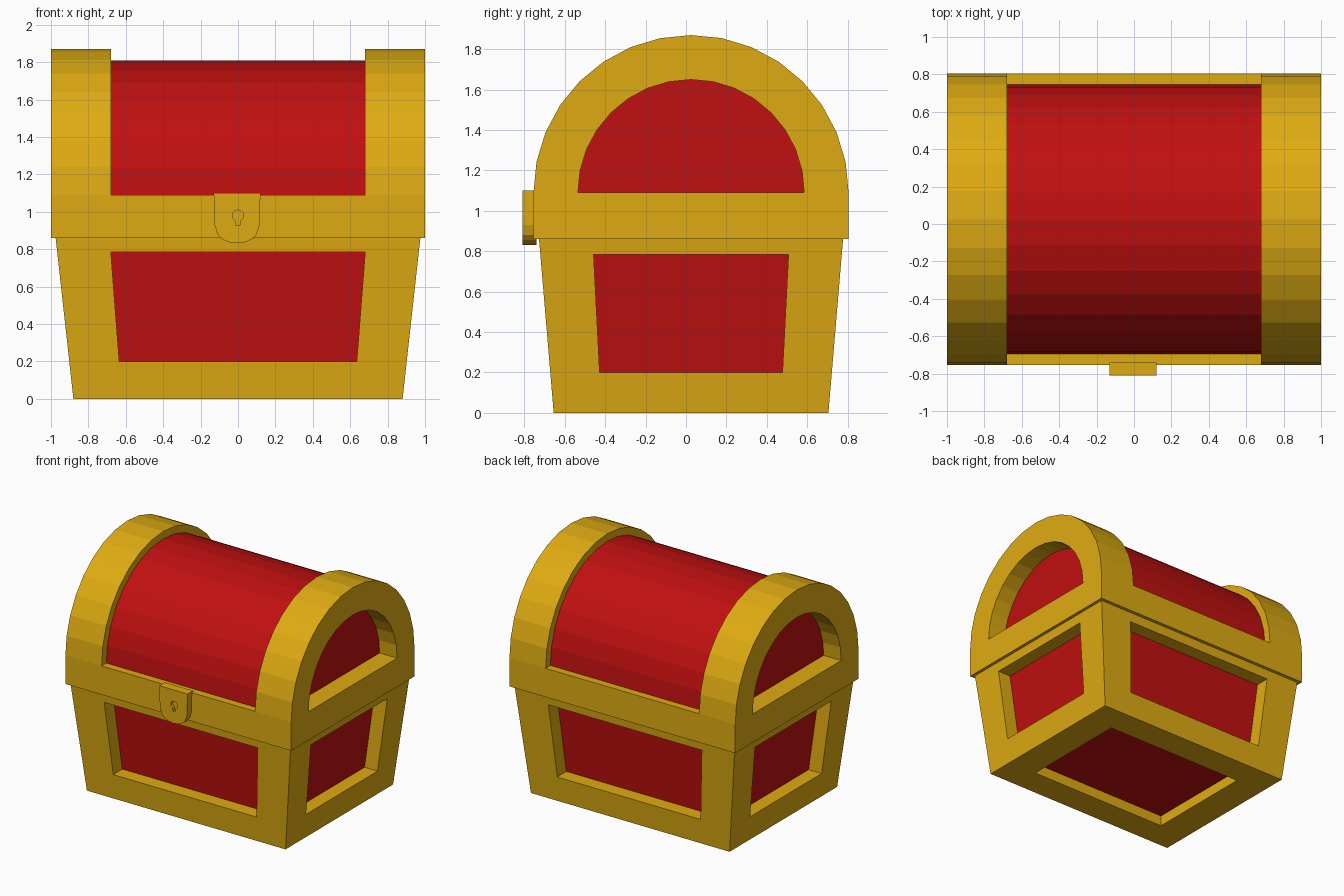
import bpy, bmesh
from math import sin, cos, pi

if "Cube" in bpy.data.objects:
    bpy.data.objects.remove(bpy.data.objects["Cube"])

CY = 0.025  # y centre of the chest (the lock sticks out in front)


def material(name, rgb):
    m = bpy.data.materials.new(name)
    m.diffuse_color = (*rgb, 1)
    m.use_nodes = True
    m.node_tree.nodes["Principled BSDF"].inputs["Base Color"].default_value = m.diffuse_color
    return m


GOLD = material("gold", (0.74, 0.41, 0.006))
RED = material("red", (0.53, 0.005, 0.005))


def loft(name, ring_a, ring_b, mat):
    """Closed solid between two matching rings of points."""
    bm = bmesh.new()
    a = [bm.verts.new(p) for p in ring_a]
    b = [bm.verts.new(p) for p in ring_b]
    bm.faces.new(a)
    bm.faces.new(b)
    for i in range(len(a)):
        j = (i + 1) % len(a)
        bm.faces.new((a[i], a[j], b[j], b[i]))
    bmesh.ops.recalc_face_normals(bm, faces=bm.faces)
    me = bpy.data.meshes.new(name)
    bm.to_mesh(me)
    bm.free()
    me.materials.append(mat)
    ob = bpy.data.objects.new(name, me)
    bpy.context.collection.objects.link(ob)
    return ob


def along_x(name, yz, x0, x1, mat):
    return loft(name, [(x0, y + CY, z) for y, z in yz], [(x1, y + CY, z) for y, z in yz], mat)


def along_y(name, xz, y0, y1, mat):
    return loft(name, [(x, y0, z) for x, z in xz], [(x, y1, z) for x, z in xz], mat)


def tapered_box(name, z0, hx0, hy0, z1, hx1, hy1, mat):
    def ring(hx, hy, z):
        return [(sx * hx, sy * hy + CY, z) for sx, sy in ((-1, -1), (1, -1), (1, 1), (-1, 1))]
    return loft(name, ring(hx0, hy0, z0), ring(hx1, hy1, z1), mat)


def trapezoid(h0, z0, h1, z1):
    return [(-h0, z0), (h0, z0), (h1, z1), (-h1, z1)]


def arch(r, base, spring=1.09, n=16):
    """Half circle on straight legs."""
    arc = [(r * cos(pi * i / n), spring + r * sin(pi * i / n)) for i in range(n + 1)]
    if base < spring:
        arc = [(r, base)] + arc + [(-r, base)]
    return arc


def cut(target, cutters):
    bpy.context.view_layer.objects.active = target
    for c in cutters:
        c.hide_render = True
        mod = target.modifiers.new("cut", "BOOLEAN")
        mod.operation = "DIFFERENCE"
        mod.solver = "EXACT"
        mod.object = c
        bpy.ops.object.modifier_apply(modifier=mod.name)
        bpy.data.objects.remove(c)


# body frame with openings on four sides and underneath
body = tapered_box("body_frame", 0, 0.88, 0.68, 0.86, 0.975, 0.7525, GOLD)
cut(body, [
    along_y("front_back_cut", trapezoid(0.635, 0.2, 0.68, 0.785), -1.5, 1.5, GOLD),
    along_x("side_cut", trapezoid(0.4525, 0.2, 0.4825, 0.785), -1.5, 1.5, GOLD),
    tapered_box("bottom_cut", -0.1, 0.625, 0.45, 0.3, 0.625, 0.45, GOLD),
])

# red panels of the body: one tapered core behind the openings
tapered_box("body_panels", 0.085, 0.774, 0.572, 0.82, 0.856, 0.634, RED)

# lid frame: arched solid, cut out in the middle and through the ends
lid = along_x("lid_frame", arch(0.78, 0.86), -1, 1, GOLD)
cut(lid, [
    along_x("lid_middle_cut", [(-1, 1.09), (1, 1.09), (1, 2), (-1, 2)], -0.68, 0.68, GOLD),
    along_x("lid_end_cut", arch(0.56, 1.09), -1.2, 1.2, GOLD),
])

# red barrel of the lid and its two end panels
along_x("lid_barrel", arch(0.72, 1.05), -0.68, 0.68, RED)
for side, s in (("left", -1), ("right", 1)):
    along_x(side + "_lid_end_panel", arch(0.6, 1.05), s * 0.67, s * 0.845, RED)

# lock plate with a keyhole
half = [(0.125, 1.10), (0.12, 0.93), (0.105, 0.88), (0.085, 0.857), (0.045, 0.838)]
plate = half + [(0, 0.832)] + [(-x, z) for x, z in reversed(half)]
lock = along_y("lock_plate", [(x - 0.005, z) for x, z in plate], -0.81, -0.74, GOLD)
hole = [(0.03 * cos(a), 0.98 + 0.03 * sin(a)) for a in [(-60 + 30 * i) * pi / 180 for i in range(11)]]
hole += [(-0.01, 0.928), (0.01, 0.928)]
cut(lock, [along_y("keyhole_cut", hole, -0.9, -0.785, GOLD)])
